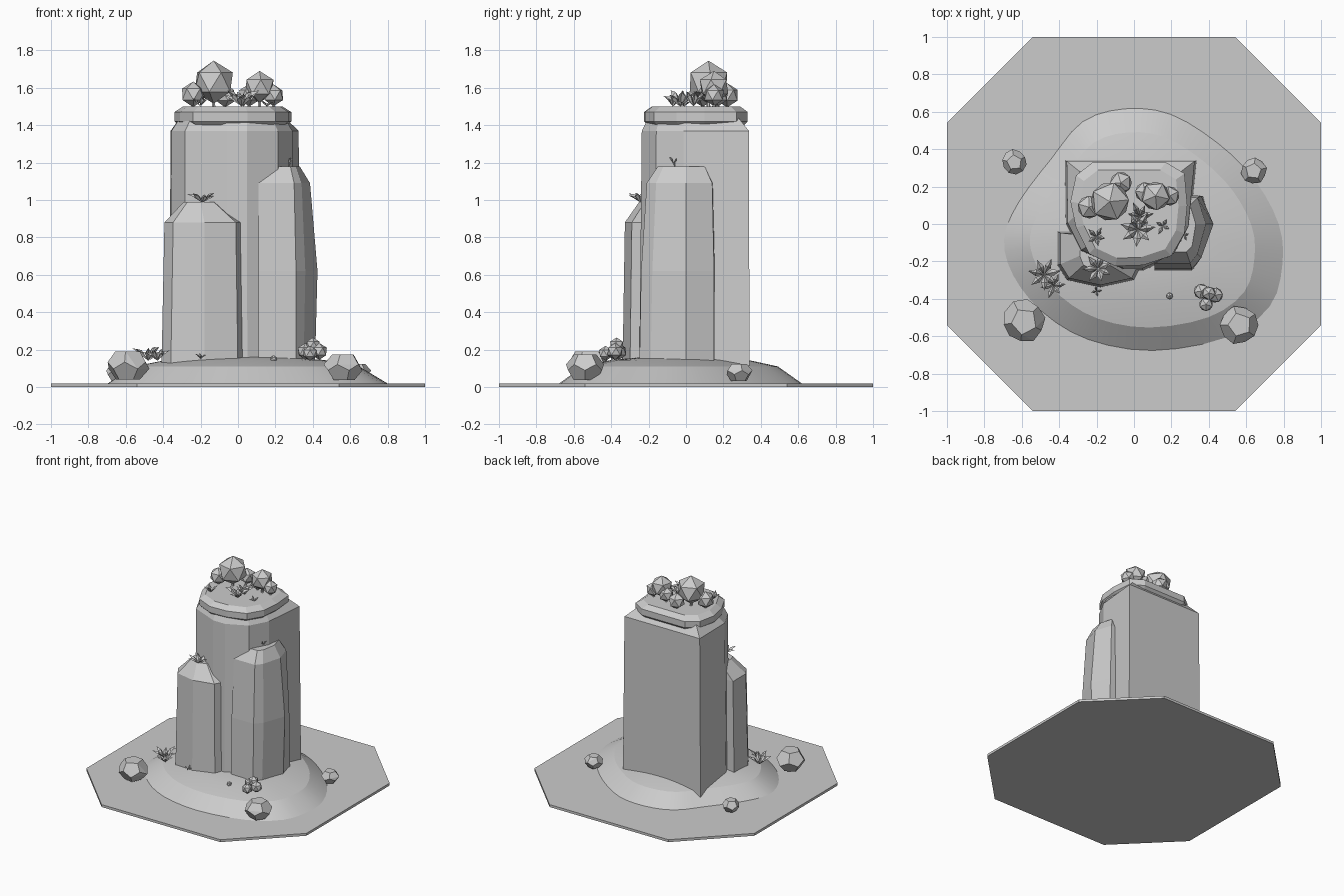
import bpy, bmesh, math, random
from mathutils import Vector, Matrix

random.seed(4)
cube = bpy.data.objects.get("Cube")
if cube:
    bpy.data.objects.remove(cube)

STONE = bpy.data.materials.new("stone grey")
STONE.use_nodes = True
GREY = (0.6, 0.6, 0.6, 1)
STONE.diffuse_color = GREY
STONE.node_tree.nodes["Principled BSDF"].inputs["Base Color"].default_value = GREY


def finish(name, bm, smooth=False):
    bmesh.ops.recalc_face_normals(bm, faces=bm.faces)
    mesh = bpy.data.meshes.new(name)
    bm.to_mesh(mesh)
    bm.free()
    mesh.materials.append(STONE)
    obj = bpy.data.objects.new(name, mesh)
    bpy.context.collection.objects.link(obj)
    if smooth:
        bpy.ops.object.select_all(action='DESELECT')
        obj.select_set(True)
        bpy.context.view_layer.objects.active = obj
        bpy.ops.object.shade_smooth_by_angle(angle=math.radians(15))
    return obj


def scaled(outline, centre, k):
    c = Vector(centre)
    return [c + (Vector(p) - c) * k for p in outline]


def loft(name, layers, smooth=False):
    """Join stacked outlines, each given as (outline, height), and cap both ends."""
    bm = bmesh.new()
    rings = [[bm.verts.new((p[0], p[1], z)) for p in outline] for outline, z in layers]
    for low, high in zip(rings, rings[1:]):
        for i in range(len(low)):
            bm.faces.new((low[i - 1], low[i], high[i], high[i - 1]))
    bm.faces.new(rings[0])
    bm.faces.new(rings[-1])
    return finish(name, bm, smooth)


def rounded(points, steps=3):
    """Closed smooth curve through the points."""
    pts = [Vector(p) for p in points]
    n, out = len(pts), []
    for i in range(n):
        a, b, c, d = (pts[(i + j) % n] for j in (-1, 0, 1, 2))
        for s in range(steps):
            t = s / steps
            out.append(b + (c - a) * t / 2 + (a - b * 2.5 + c * 2 - d / 2) * t * t
                       + (b * 1.5 - a / 2 - c * 1.5 + d / 2) * t ** 3)
    return out


# Ground slab and mound
octagon = [(1, -.54), (1, .54), (.54, 1), (-.54, 1), (-1, .54), (-1, -.54), (-.54, -1), (.54, -1)]
loft("ground_slab", [(octagon, 0), (octagon, .02)])
shore = rounded([(-.05, .63), (.2, .6), (.46, .44), (.66, .24), (.79, 0), (.81, -.22), (.74, -.45),
                 (.5, -.62), (.1, -.69), (-.25, -.63), (-.5, -.48), (-.66, -.28), (-.71, -.08),
                 (-.63, .12), (-.45, .36), (-.28, .56)])
hill = (.02, -.04)
loft("mound", [(shore, .01), (scaled(shore, hill, .79), .11),
               (scaled(shore, hill, .55), .145), (scaled(shore, hill, .3), .16)], smooth=True)

# Main column: square at the back, rounded at the front
column = [(-.37, .34), (-.365, 0), (-.29, -.15), (-.06, -.25), (.05, -.25), (.22, -.17),
          (.3, -.02), (.335, .34)]
neck = [(-.29, .28), (-.31, .05), (-.25, -.12), (-.06, -.2), (.05, -.2), (.18, -.14),
        (.25, 0), (.25, .28)]
mid = (-.03, .2)
loft("main_column", [(column, .06), (scaled(column, mid, .97), 1.37), (neck, 1.44)])

# Overhanging cap on the column
cap = [(-.34, .12), (-.31, .26), (-.22, .33), (.17, .33), (.27, .27), (.285, .1), (.27, -.05),
       (.2, -.17), (.05, -.22), (-.1, -.225), (-.24, -.16), (-.31, -.02)]
cap_mid = (-.03, .06)
loft("column_cap", [(scaled(cap, cap_mid, .93), 1.4), (cap, 1.42), (cap, 1.47),
                    (scaled(cap, cap_mid, .85), 1.5)])

# Two smaller pillars leaning on the column
left = [(-.41, -.04), (-.41, -.22), (-.36, -.3), (-.18, -.34), (0, -.3), (.04, -.22), (.04, -.04)]
left_peak = [(-.28, -.06), (-.29, -.17), (-.27, -.22), (-.2, -.25), (-.13, -.22),
             (-.12, -.17), (-.12, -.06)]
loft("left_pillar", [(left, .06), (scaled(left, (-.17, -.15), .93), .88), (left_peak, .99)])

right = [(.11, -.25), (.31, -.25), (.35, -.19), (.41, 0), (.37, .15), (.2, .16), (.11, 0)]
right_mid = [(.11, -.24), (.31, -.24), (.36, -.18), (.425, 0), (.36, .15), (.2, .16), (.11, 0)]
right_top = [(.11, -.21), (.3, -.21), (.34, -.16), (.385, 0), (.34, .14), (.2, .15), (.11, 0)]
right_peak = [(.2, -.15), (.28, -.15), (.31, -.12), (.33, 0), (.3, .1), (.22, .1), (.19, 0)]
loft("right_pillar", [(right, .06), (right_mid, .62), (right_top, 1.09), (right_peak, 1.18)])


def rock(name, x, y, r):
    """Twelve-sided boulder, made from the face centres of an icosahedron."""
    ico, bm = bmesh.new(), bmesh.new()
    bmesh.ops.create_icosphere(ico, subdivisions=1, radius=1)
    turn = Matrix.Rotation(random.random() * 6, 3, 'Z')
    for f in ico.faces:
        p = turn @ f.calc_center_median().normalized()
        k = random.uniform(.95, 1.1)
        bm.verts.new((x + p.x * r * k, y + p.y * r * k, .02 + r * .85 * (1 + p.z)))
    ico.free()
    hull = bmesh.ops.convex_hull(bm, input=bm.verts)
    bmesh.ops.dissolve_limit(bm, angle_limit=.2, verts=bm.verts, edges=bm.edges)
    finish(name, bm)


for label, x, y, r in (("front_right", -.59, -.52, .112), ("front_left", .565, -.54, .1),
                       ("back_right", -.64, .33, .066), ("back_left", .64, .285, .068)):
    rock(label + "_rock", x, y, r)


def bush(name, x, y, z, r, ground=None):
    """Icosahedron of leaves, with a thin trunk when a ground height is given."""
    bm = bmesh.new()
    place = Matrix.Translation((x, y, z)) @ Matrix.Rotation(x * 9, 4, 'Z')
    bmesh.ops.create_icosphere(bm, subdivisions=1, radius=r, matrix=place)
    if ground:
        bmesh.ops.create_cone(bm, segments=6, radius1=.01, radius2=.007, depth=z - ground,
                              matrix=Matrix.Translation((x, y, (z + ground) / 2)))
    finish(name, bm)


for i, spot in enumerate([(-.13, .12, 1.63, .115), (.115, .15, 1.605, .085), (-.24, .09, 1.565, .068),
                          (.19, .15, 1.56, .058), (.06, .17, 1.56, .06), (-.07, .22, 1.56, .065)]):
    bush(f"top_bush_{i}", *spot, ground=1.49)
for i, spot in enumerate([(.36, -.36, .19, .045), (.435, -.38, .19, .045),
                          (.385, -.43, .18, .04), (.4, -.37, .225, .04)]):
    bush(f"ground_bush_{i}", *spot)


def plant(name, x, y, z, r, rise, leaves=7):
    """Star of folded pointed leaves."""
    bm = bmesh.new()
    for i in range(leaves):
        turn = Matrix.Rotation(math.tau * i / leaves + x * 7, 3, 'Z')
        reach = r * random.uniform(.75, 1.05)
        lift = rise * random.uniform(.7, 1.1)
        shape = [(0, 0, 0), (reach * .5, -r * .2, lift * .6), (reach, 0, lift),
                 (reach * .5, r * .2, lift * .6), (reach * .5, 0, lift * .9)]
        root, a, tip, b, ridge = [bm.verts.new(turn @ Vector(p) + Vector((x, y, z))) for p in shape]
        for tri in ((root, a, ridge), (a, tip, ridge), (tip, b, ridge), (b, root, ridge)):
            bm.faces.new(tri)
    finish(name, bm)


plant("cap_plant", .02, -.03, 1.5, .11, .08)
plant("cap_plant_back", .03, .04, 1.5, .08, .09)
plant("cap_sprout_right", -.2, -.07, 1.5, .06, .05, 5)
plant("cap_sprout_left", .155, -.01, 1.5, .05, .03, 4)
plant("left_pillar_plant", -.19, -.24, .985, .085, .05)
plant("right_pillar_sprout", .27, -.06, 1.175, .03, .05, 4)
plant("mound_plant", -.48, -.27, .14, .09, .07)
plant("mound_plant_small", -.43, -.33, .14, .07, .06, 6)
plant("mound_sprout", -.2, -.36, .15, .03, .03, 4)

# Pebble by the pillars
bush("pebble", .19, -.385, .15, .02)
